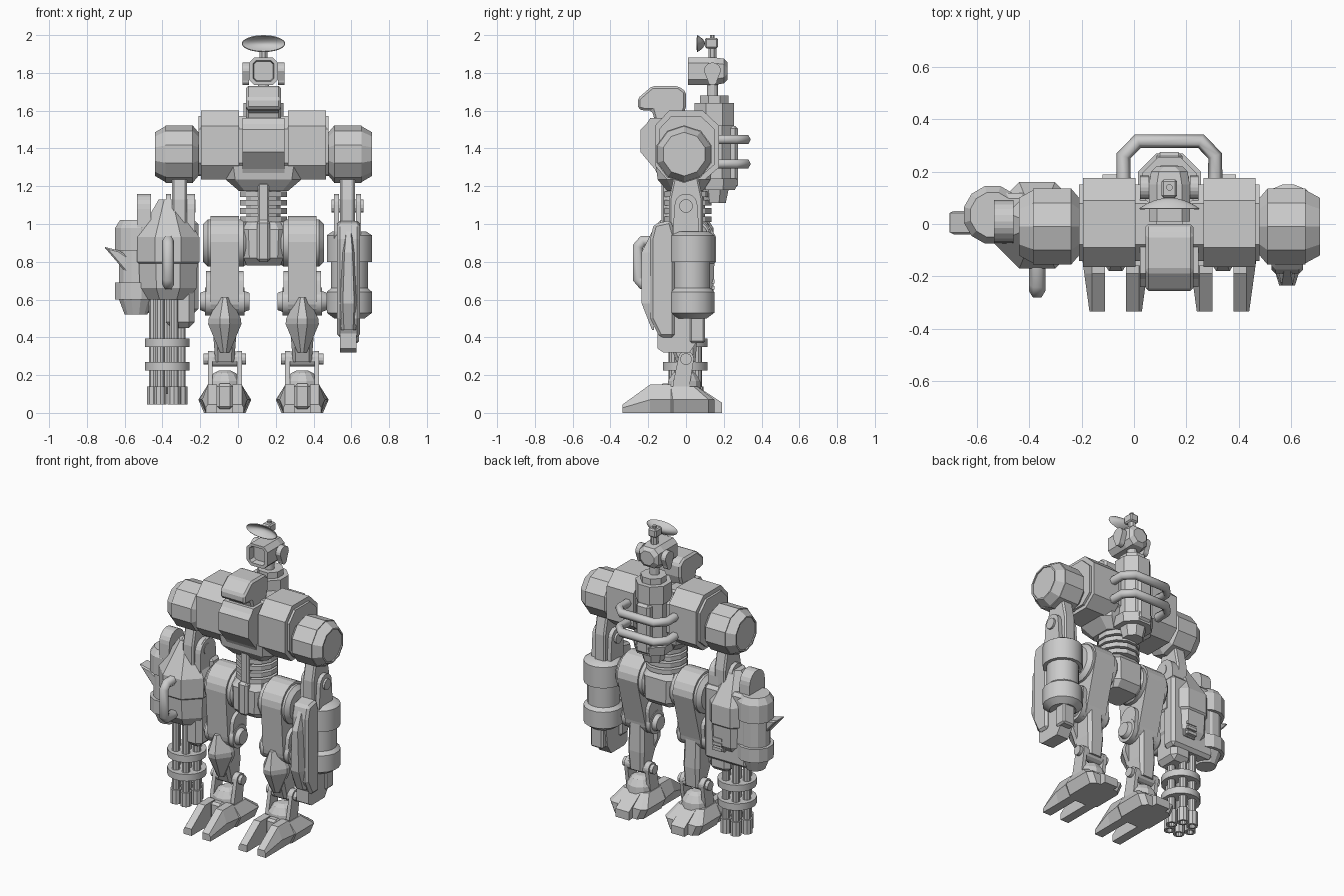
import bpy, bmesh, math
from math import pi, sin, cos

if "Cube" in bpy.data.objects:
    bpy.data.objects.remove(bpy.data.objects["Cube"])

CX = 0.135  # the torso's own centre line


def place(axis, t, u, v):
    return {'x': (t, u, v), 'y': (u, t, v), 'z': (u, v, t)}[axis]


def skin(name, rings, bevel=0, smooth=False):
    """Bridge equal rings of points and cap both ends."""
    bm = bmesh.new()
    vs = [[bm.verts.new(p) for p in r] for r in rings]
    n = len(rings[0])
    for a, b in zip(vs, vs[1:]):
        for i in range(n):
            j = (i + 1) % n
            bm.faces.new((a[i], a[j], b[j], b[i]))
    bm.faces.new(vs[0])
    bm.faces.new(vs[-1])
    bmesh.ops.recalc_face_normals(bm, faces=bm.faces)
    me = bpy.data.meshes.new(name)
    bm.to_mesh(me)
    bm.free()
    ob = bpy.data.objects.new(name, me)
    bpy.context.collection.objects.link(ob)
    if bevel:
        m = ob.modifiers.new("bevel", 'BEVEL')
        m.width, m.segments = bevel, 1
    if smooth:
        bpy.context.view_layer.objects.active = ob
        ob.select_set(True)
        bpy.ops.object.shade_smooth_by_angle(angle=math.radians(35))
        ob.select_set(False)
    return ob


def prism(name, axis, t0, t1, pts, bevel=0):
    return skin(name, [[place(axis, t, u, v) for u, v in pts] for t in (t0, t1)], bevel)


def box(name, x0, x1, y0, y1, z0, z1, bevel=0):
    return prism(name, 'z', z0, z1, [(x0, y0), (x1, y0), (x1, y1), (x0, y1)], bevel)


def lathe(name, axis, u, v, stations, n=20):
    """Stack of n-sided rings (t, radius) along an axis."""
    k = 1 / cos(pi / n)
    return skin(name, [[place(axis, t, u + r * k * cos((i + .5) * 2 * pi / n), v + r * k * sin((i + .5) * 2 * pi / n))
                        for i in range(n)] for t, r in stations], smooth=n > 12)


def stack(name, axis, rows):
    """Stack of chamfered rectangles: (t, u0, u1, v0, v1, chamfer)."""
    rings = []
    for t, a, b, c, d, h in rows:
        q = [(a + h, c), (b - h, c), (b, c + h), (b, d - h), (b - h, d), (a + h, d), (a, d - h), (a, c + h)]
        rings.append([place(axis, t, u, v) for u, v in q])
    return skin(name, rings)


def link(name, x0, x1, top, bottom, n=10):
    """Side plate with a round top and bottom, each given as (y, z, r)."""
    pts = [(top[0] + top[2] * cos(pi * i / n), top[1] + top[2] * sin(pi * i / n)) for i in range(n + 1)]
    pts += [(bottom[0] - bottom[2] * cos(pi * i / n), bottom[1] - bottom[2] * sin(pi * i / n)) for i in range(n + 1)]
    return prism(name, 'x', x0, x1, pts)


def tube(name, pts, r):
    cu = bpy.data.curves.new(name, 'CURVE')
    cu.dimensions, cu.bevel_depth, cu.bevel_resolution = '3D', r, 1
    cu.use_fill_caps = True
    sp = cu.splines.new('POLY')
    sp.points.add(len(pts) - 1)
    for p, c in zip(sp.points, pts):
        p.co = (*c, 1)
    bpy.context.collection.objects.link(bpy.data.objects.new(name, cu))


# Head with a recessed face, side yoke, neck and radar dish
stack("head", 'y', [(.05, .085, .185, 1.76, 1.86, .015), (.01, .08, .19, 1.755, 1.865, .015),
                    (.01, CX - .078, CX + .078, 1.735, 1.882, .03), (.15, CX - .078, CX + .078, 1.735, 1.882, .03),
                    (.2, .065, .205, 1.745, 1.875, .03), (.22, .085, .185, 1.765, 1.855, .03)])
for s in (-1, 1):
    a, b = sorted((CX + s * .078, CX + s * .112))
    link("head_yoke", a, b, (.14, 1.81, .045), (.14, 1.76, .025))
lathe("neck", 'z', CX, .14, [(1.66, .03), (1.75, .03)], 12)
lathe("antenna_mast", 'z', CX, .14, [(1.87, .022), (1.93, .022), (1.93, .012), (2.0, .012)], 8)
box("antenna_block", CX - .03, CX + .03, .1, .17, 1.93, 1.985, .008)
dish = skin("radar_dish", [[(CX + .115 * s * cos(i * pi / 12), .1 - .04 * s * s, 1.955 + .045 * s * sin(i * pi / 12))
                            for i in range(24)] for s in (1, .75, .5, .25, 0.05)], smooth=True)
bm = bmesh.new()
bm.from_mesh(dish.data)
bmesh.ops.delete(bm, geom=[max(bm.faces, key=lambda f: f.calc_area())], context='FACES_ONLY')
bm.to_mesh(dish.data)
bm.free()
dish.modifiers.new("thickness", 'SOLIDIFY').thickness = .005

# Back column with two guard rails
lathe("back_column", 'z', CX, .15, [(1.11, .06), (1.18, .075), (1.18, .11), (1.24, .12), (1.24, .095), (1.52, .095),
                                   (1.52, .105), (1.64, .105), (1.64, .075), (1.68, .075)], 8)
box("column_spine", CX - .05, CX + .05, .2, .275, 1.19, 1.52, .015)
for z in (1.318, 1.447):
    tube("guard_rail", [(CX + x, y, z) for x, y in ((-.175, .16), (-.175, .26), (-.12, .317), (.12, .317),
                                                   (.175, .26), (.175, .16))], .028)

# Torso: two octagonal drums, chest block, top hatch and belly
drum = [(-.165, 1.31), (-.165, 1.52), (-.09, 1.6), (.09, 1.6), (.175, 1.52), (.175, 1.3), (.1, 1.235), (-.1, 1.235)]
small = [(y * .86, 1.4 + (z - 1.4) * .86) for y, z in drum]
for s in (-1, 1):
    prism("torso_drum", 'x', CX + s * .13, CX + s * .33, drum)
    prism("torso_drum_collar", 'x', CX + s * .05, CX + s * .345, small)
    # Shoulder drum with conical cap
    lathe("shoulder_drum", 'x', -.01, 1.37, [(CX + s * t, r) for t, r in (
        (.32, .11), (.345, .11), (.375, .145), (.52, .145), (.52, .14), (.575, .11), (.575, .1), (.568, .1))], 10)
prism("chest_block", 'x', CX - .112, CX + .112, [(-.24, 1.38), (-.24, 1.5), (-.21, 1.53), (-.19, 1.56), (.1, 1.56),
                                                (.12, 1.5), (.12, 1.25), (-.14, 1.24), (-.165, 1.29)])
prism("chest_hatch", 'x', CX - .092, CX + .092, [(0, 1.62), (0, 1.7), (-.04, 1.73), (-.18, 1.73), (-.255, 1.665),
                                                (-.255, 1.61), (-.22, 1.6), (-.18, 1.6), (-.16, 1.53), (-.03, 1.53)],
      .012)
stack("belly", 'z', [(1.175, CX - .13, CX + .13, -.1, .09, .03), (1.235, CX - .2, CX + .2, -.15, .13, .05),
                     (1.31, CX - .21, CX + .21, -.16, .14, .05)])

# Waist discs and pelvis
lathe("waist_core", 'z', CX, .01, [(.98, .09), (1.2, .09)], 12)
for i in range(4):
    lathe("waist_disc", 'z', CX, .01, [(1.01 + .044 * i, .125), (1.04 + .044 * i, .125)], 12)
box("waist_brace", CX - .03, CX + .03, -.13, -.05, .97, 1.22, .01)
stack("pelvis", 'z', [(.78, CX - .09, CX + .09, -.09, .09, .02), (.82, CX - .105, CX + .105, -.13, .13, .03),
                      (.97, CX - .11, CX + .11, -.13, .13, .03), (1.01, CX - .09, CX + .09, -.1, .1, .03)])
box("pelvis_front_panel", CX - .035, CX + .035, -.15, -.1, .8, 1.02, .015)

# Legs, the same on both sides
for s in (-1, 1):
    lx = CX + s * .205
    lathe("hip_drum", 'x', 0, .9, [(lx - s * .12, .11), (lx - s * .1, .125), (lx + s * .09, .125), (lx + s * .115, .1)], 16)
    link("thigh", lx - .075, lx + .075, (0, .905, .137), (-.03, .6, .085))
    for e in (-1, 1):
        lathe("knee_cap", 'x', -.03, .59, [(lx + e * t, r) for t, r in (
            (.06, .075), (.105, .075), (.105, .055), (.132, .045))], 16)
        a, b = sorted((lx + e * .055, lx + e * .1))
        link("knee_plate", a, b, (-.02, .68, .07), (-.03, .59, .07))
        a, b = sorted((lx + e * .065, lx + e * .09))
        link("ankle_arm", a, b, (0, .285, .042), (-.025, .15, .045))
        lathe("ankle_pin", 'x', 0, .285, [(lx + e * .08, .03), (lx + e * .112, .03)], 12)
    # Shin with pointed armour
    stack("shin", 'z', [(.27, lx - .05, lx + .05, -.05, .05, .015), (.4, lx - .06, lx + .06, -.1, .06, .02),
                        (.64, lx - .055, lx + .055, -.1, .05, .02)])
    skin("shin_armour", [[(lx - w, -.06, z), (lx - w, -.09, z), (lx - w * .3, y, z), (lx + w * .3, y, z),
                          (lx + w, -.09, z), (lx + w, -.06, z)]
                         for z, w, y in ((.32, .025, -.1), (.47, .088, -.175), (.5, .085, -.18), (.61, .03, -.14))])
    lathe("ankle_shaft", 'x', 0, .285, [(lx - .085, .04), (lx + .085, .04)], 12)
    # Foot: sole block, ankle dome and two toes
    stack("foot", 'z', [(0, lx - .1, lx + .1, -.1, .15, .03), (.0, lx - .11, lx + .11, -.1, .15, .03),
                        (.07, lx - .14, lx + .14, -.1, .15, .03), (.14, lx - .095, lx + .095, -.1, .06, .02)])
    prism("heel", 'x', lx - .05, lx + .05, [(.1, 0), (.19, 0), (.19, .055), (.06, .14), (.0, .14)])
    lathe("ankle_dome", 'z', lx, -.01, [(.12, .09), (.17, .085), (.21, .06), (.225, .03)], 12)
    box("foot_front", lx - .042, lx + .042, -.14, -.08, .02, .155, .015)
    for e in (-1, 1):
        a, b = lx + e * .04, lx + e * .1
        skin("toe", [[(a, y, 0), (b, y, 0), (b + e * w, y, min(.07, h * .6)), (b - e * .01, y, h), (a, y, h)]
                     for y, h, w in ((-.335, .045, 0), (-.19, .15, .02), (-.08, .15, .035))])

# Upper arms and elbows
for s in (-1, 1):
    ax = CX + s * .445
    stack("upper_arm", 'z', [(.93, ax - .04, ax + .04, -.09, .09, .01), (1.13, ax - .04, ax + .04, -.09, .09, .01),
                             (1.27, ax - .04, ax + .04, -.06, .06, .01)])
    lathe("elbow_pin", 'x', 0, 1.095, [(ax - .085, .035), (ax + .085, .035)], 12)
    for e in (-1, 1):
        a, b = sorted((ax + e * .045, ax + e * .072))
        link("elbow_plate", a, b, (0, 1.1, .06), (0, .96, .07))

# Right forearm: banded cylinder, blade-shaped shield and short muzzle
lathe("forearm_cylinder", 'z', .59, .03, [(.5, .08), (.53, .12), (.64, .12), (.66, .098), (.8, .098), (.8, .12),
                                         (.94, .12), (.96, .09)], 16)
prism("forearm_shield", 'x', .525, .645, [(-.17, 1.0), (-.08, 1.02), (-.06, .95), (-.06, .4), (-.14, .4), (-.19, .5),
                                         (-.19, .92)], .015)
skin("shield_ridge", [[(.585 - w, -.17, z), (.585 - w * .6, y, z), (.585 + w * .6, y, z), (.585 + w, -.17, z)]
                      for z, w, y in ((.44, .04, -.18), (.58, .05, -.235), (.85, .035, -.235), (.96, .02, -.18))])
prism("forearm_muzzle", 'x', .54, .628, [(-.15, .34), (-.15, .48), (.04, .55), (.08, .55), (.06, .38), (.02, .32),
                                        (-.12, .32)])
box("muzzle_block", .55, .64, .02, .1, .37, .54, .01)

# Left forearm: rotary gun housing
gx = -.37
lathe("gun_housing", 'z', gx, -.005, [(.6, .11), (.66, .15), (.79, .155), (.8, .165), (.93, .165), (1.13, .05)], 8)
box("gun_back_plate", gx - .16, gx + .16, .02, .118, .53, 1.02, .02)
box("gun_side_block", gx - .01, gx + .14, -.08, .1, .45, .7, .03)
for x0, x1 in ((-.535, -.46), (-.3, -.228)):
    link("gun_bracket", x0, x1, (.01, 1.08, .08), (.01, .95, .085))
for z0 in (.62, .84):
    box("vent_base", gx - .01, gx + .08, .11, .13, z0 - .01, z0 + .1, .005)
    for i in range(3):
        box("vent_fin", gx, gx + .07, .115, .152, z0 + i * .033, z0 + .02 + i * .033)
# Ammunition drum and fin on the outer side
lathe("ammo_drum", 'z', -.54, .035, [(.52, .06), (.6, .09), (.6, .11), (.69, .11), (.69, .09), (.86, .09), (.86, .11),
                                    (.98, .11), (1.02, .085)], 12)
prism("side_fin", 'y', -.04, .05, [(-.71, .88), (-.63, .86), (-.54, .8), (-.53, .67)], .008)
# Front grip
tube("front_grip", [(gx, -.1, .91), (gx, -.23, .91), (gx, -.255, .88), (gx, -.255, .71), (gx, -.23, .68),
                    (gx, -.1, .68)], .032)
# Rotary barrels with clamp rings
for i in range(6):
    a = i * pi / 3
    lathe("gun_barrel", 'z', gx - .005 + .073 * cos(a), .073 * sin(a) - .005,
          [(.62, .024), (.14, .024), (.14, .034), (.045, .034), (.045, .02), (.12, .02)], 10)
lathe("barrel_shaft", 'z', gx - .005, -.005, [(.1, .03), (.62, .03)], 10)
for z in (.225, .35):
    lathe("barrel_clamp", 'z', gx - .005, -.005, [(z, .118), (z + .045, .118)], 16)
